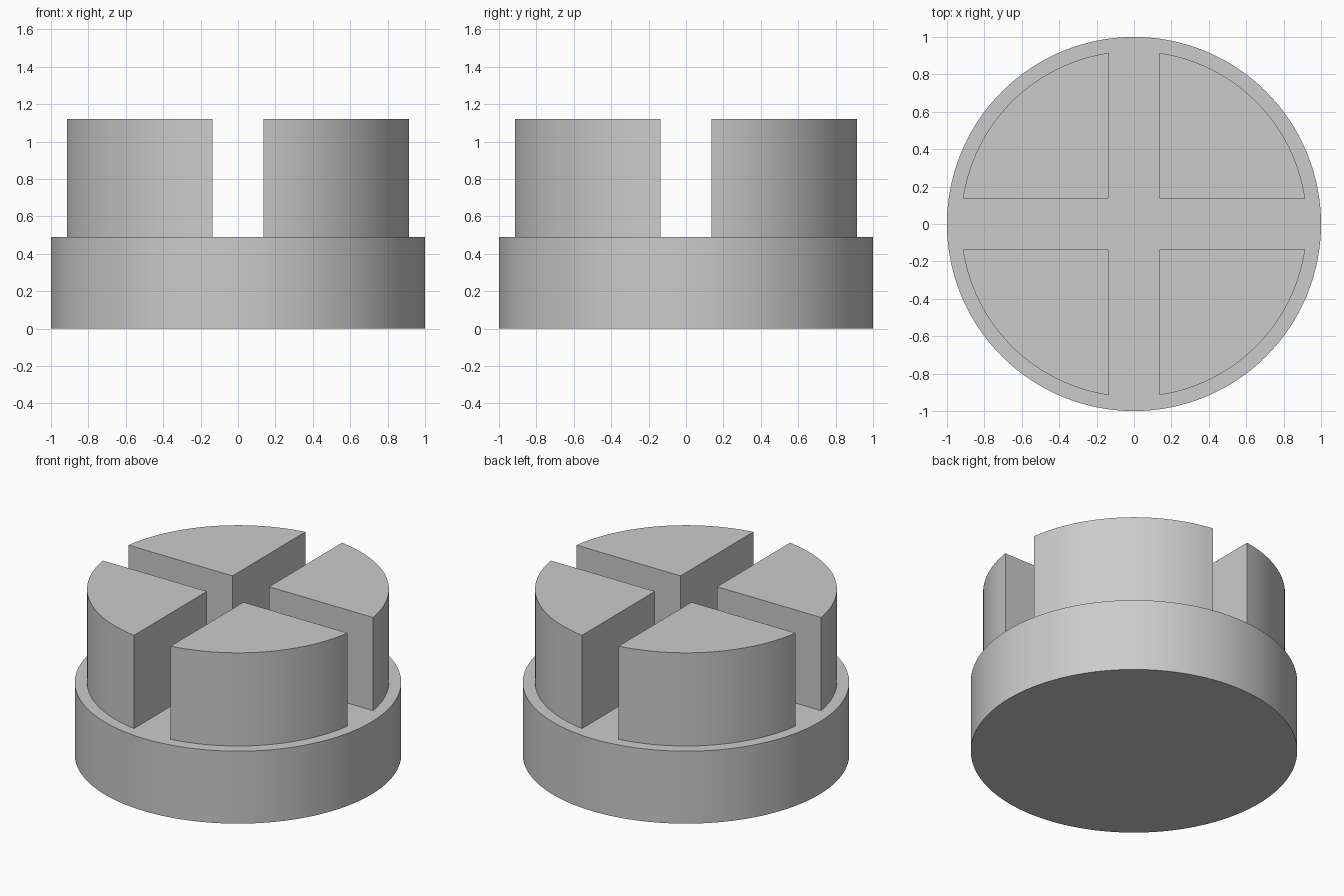
import bpy, bmesh, math

BASE_RADIUS, BASE_TOP = 1.0, 0.49
JAW_RADIUS, JAW_TOP = 0.925, 1.12
HALF_SLOT = 0.137

cube = bpy.data.objects.get("Cube")
if cube:
    bpy.data.objects.remove(cube, do_unlink=True)

grey = bpy.data.materials.new("plain grey")
grey.use_nodes = True
colour = (0.6, 0.6, 0.6, 1.0)
grey.diffuse_color = colour
grey.node_tree.nodes["Principled BSDF"].inputs["Base Color"].default_value = colour


def extruded(name, outline, z0, z1):
    """Solid prism from a counter-clockwise outline."""
    bm = bmesh.new()
    face = bm.faces.new([bm.verts.new((x, y, z0)) for x, y in outline])
    top = bmesh.ops.extrude_face_region(bm, geom=[face], use_keep_orig=True)
    verts = [v for v in top["geom"] if isinstance(v, bmesh.types.BMVert)]
    bmesh.ops.translate(bm, verts=verts, vec=(0, 0, z1 - z0))
    bmesh.ops.recalc_face_normals(bm, faces=bm.faces)
    mesh = bpy.data.meshes.new(name)
    bm.to_mesh(mesh)
    bm.free()
    mesh.materials.append(grey)
    obj = bpy.data.objects.new(name, mesh)
    bpy.context.collection.objects.link(obj)
    bpy.ops.object.select_all(action="DESELECT")
    obj.select_set(True)
    bpy.context.view_layer.objects.active = obj
    bpy.ops.object.shade_smooth_by_angle(angle=math.radians(30))
    return obj


def arc(radius, start, end, steps):
    angles = [start + (end - start) * i / steps for i in range(steps + 1)]
    return [(radius * math.cos(a), radius * math.sin(a)) for a in angles]


# Round base
extruded("base", arc(BASE_RADIUS, 0, math.tau, 128)[:-1], 0, BASE_TOP)

# Four quarter blocks separated by a cross-shaped slot
edge = math.asin(HALF_SLOT / JAW_RADIUS)
quarter = [(HALF_SLOT, HALF_SLOT)] + arc(JAW_RADIUS, edge, math.pi / 2 - edge, 32)
names = ("back_left", "back_right", "front_right", "front_left")
for i, side in enumerate(names):
    block = extruded(side + "_block", quarter, BASE_TOP, JAW_TOP)
    block.rotation_euler.z = i * math.pi / 2
